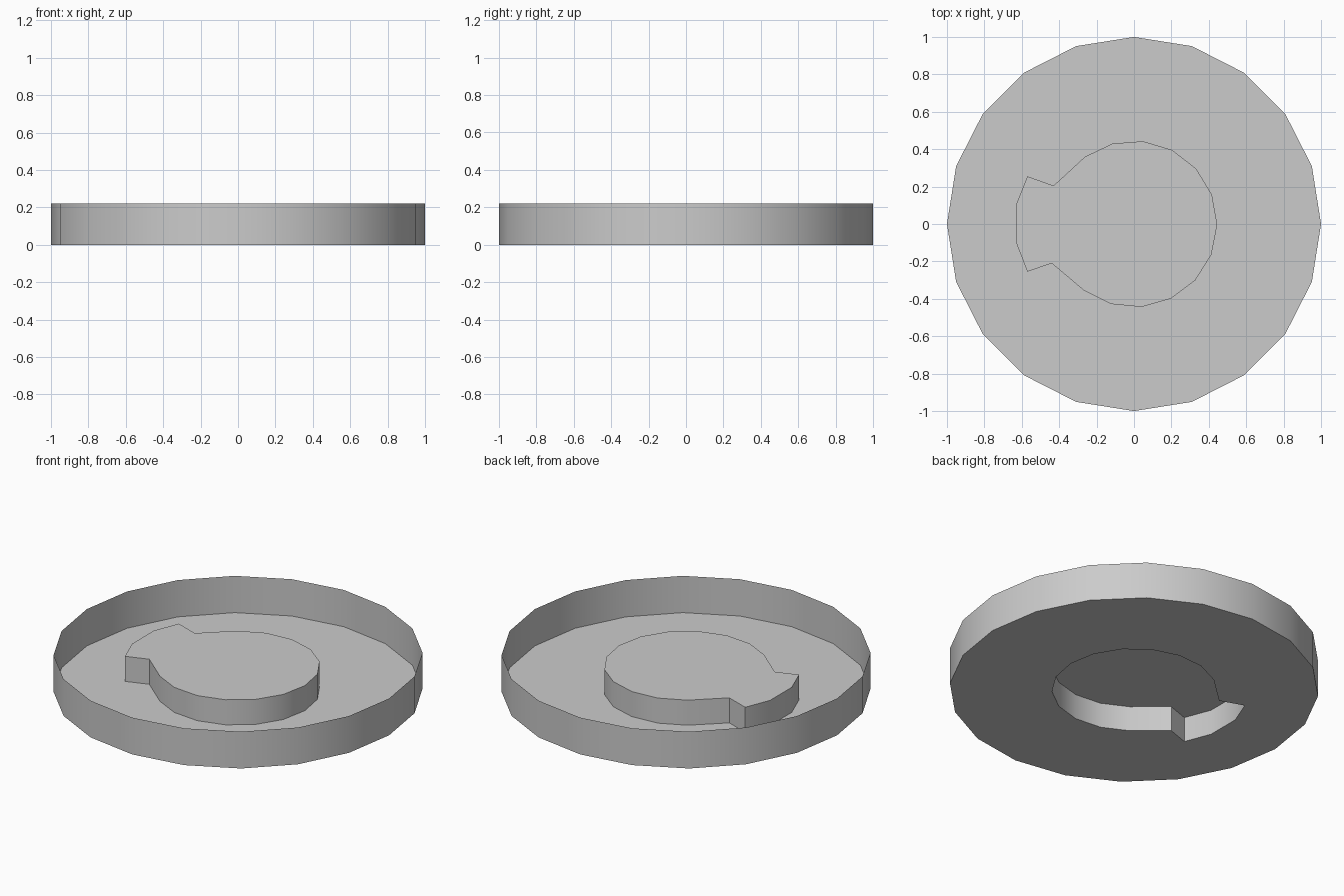
import bpy, bmesh
from math import radians, cos, sin

cube = bpy.data.objects.get("Cube")
if cube:
    bpy.data.objects.remove(cube)

RIM_HEIGHT = 0.22
BOSS_HEIGHT = 0.15
SIDES = 20

grey = bpy.data.materials.new("plain grey")
grey.use_nodes = True
grey.diffuse_color = (0.6, 0.6, 0.6, 1)
grey.node_tree.nodes["Principled BSDF"].inputs["Base Color"].default_value = grey.diffuse_color


def arc(radius, start, end, count):
    """Evenly spaced points on an arc, both ends included."""
    angles = [radians(start + (end - start) * i / (count - 1)) for i in range(count)]
    return [(radius * cos(a), radius * sin(a)) for a in angles]


def ring(bm, outline, z):
    return [bm.verts.new((x, y, z)) for x, y in outline]


def wall(bm, low, high):
    """Quads between two matching closed rings."""
    for i in range(len(low)):
        j = (i + 1) % len(low)
        bm.faces.new((low[i], low[j], high[j], high[i]))


bm = bmesh.new()

# Outer wall, open at the top
disc = arc(1, 0, 360, SIDES + 1)[:-1]
base = ring(bm, disc, 0)
wall(bm, base, ring(bm, disc, RIM_HEIGHT))

# Raised round boss with a tab on its right, hollow from below
tab = [(-0.43, 0.205), (-0.57, 0.255), (-0.63, 0.105),
       (-0.63, -0.1), (-0.57, -0.255), (-0.44, -0.21)]
keyed = arc(0.445, -127, 126, 13) + tab
foot = ring(bm, keyed, 0)
crown = ring(bm, keyed, BOSS_HEIGHT)
wall(bm, foot, crown)
bm.faces.new(crown)

# Floor between the outer wall and the boss
edges = [bm.edges.get((loop[i - 1], loop[i])) for loop in (base, foot) for i in range(len(loop))]
bmesh.ops.triangle_fill(bm, edges=edges, use_beauty=True, use_dissolve=False)
bmesh.ops.recalc_face_normals(bm, faces=bm.faces)

mesh = bpy.data.meshes.new("keyed_tray")
bm.to_mesh(mesh)
bm.free()
mesh.materials.append(grey)
tray = bpy.data.objects.new("keyed_tray", mesh)
bpy.context.collection.objects.link(tray)

# Smooth round walls, crisp corners
bpy.ops.object.select_all(action="DESELECT")
tray.select_set(True)
bpy.context.view_layer.objects.active = tray
bpy.ops.object.shade_smooth_by_angle(angle=radians(30))
